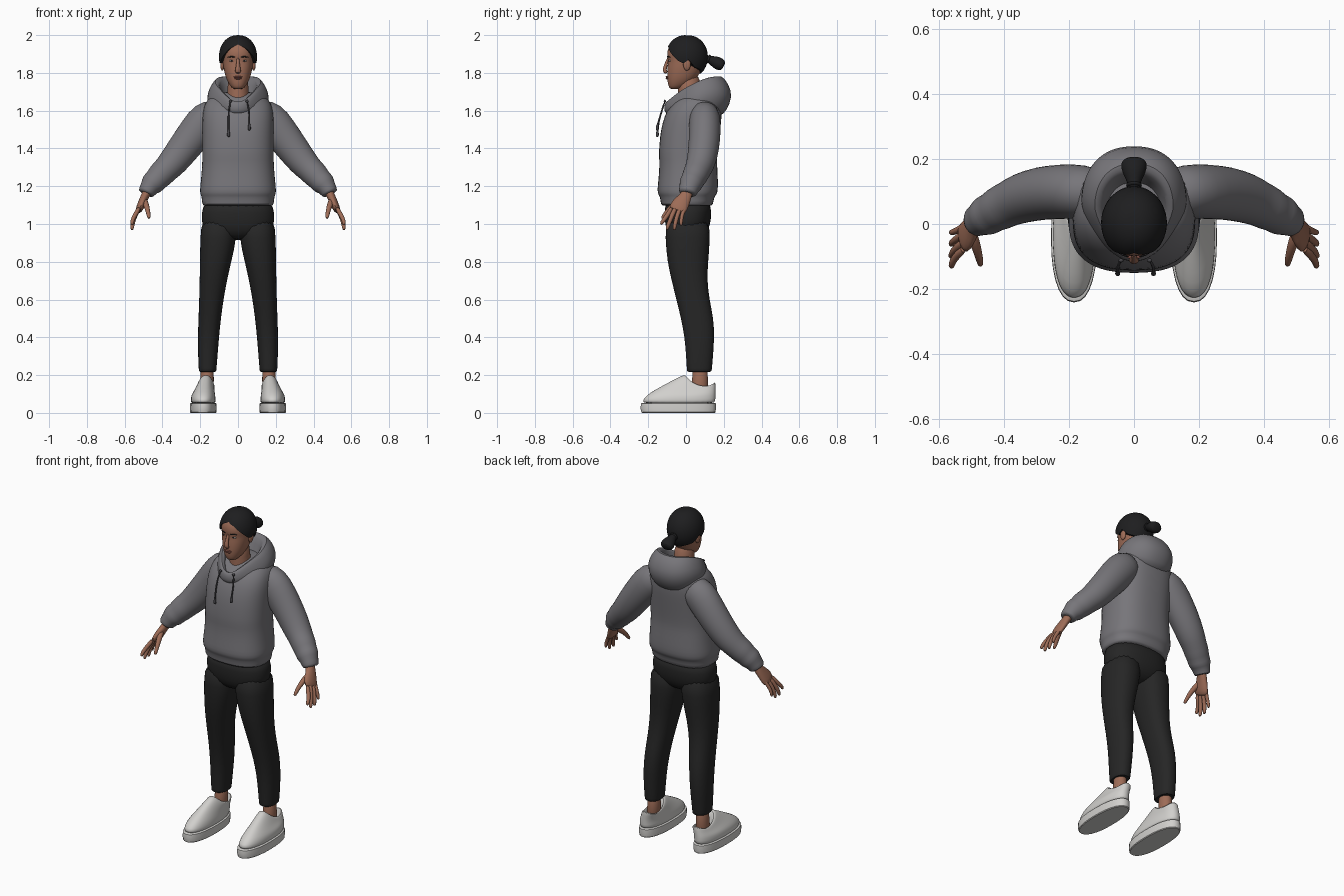
import bpy, bmesh, math
from mathutils import Vector

def material(name, rgb):
    m = bpy.data.materials.new(name)
    m.diffuse_color = (*rgb, 1)
    return m

GREY = material("hoodie grey", (0.185, 0.18, 0.195))
DARKGREY = material("cord grey", (0.06, 0.058, 0.065))
BLACK = material("trouser black", (0.019, 0.019, 0.019))
HAIR = material("hair black", (0.013, 0.013, 0.014))
SKIN = material("skin brown", (0.34, 0.15, 0.095))
LIP = material("lip brown", (0.24, 0.085, 0.065))
EYE = material("eye white", (0.5, 0.46, 0.43))
WHITE = material("shoe white", (0.64, 0.63, 0.61))

def finish(name, bm, mat, mirror=False, subdiv=1, angle=50):
    bmesh.ops.recalc_face_normals(bm, faces=bm.faces)
    me = bpy.data.meshes.new(name)
    bm.to_mesh(me)
    bm.free()
    me.materials.append(mat)
    ob = bpy.data.objects.new(name, me)
    bpy.context.collection.objects.link(ob)
    if mirror:
        ob.modifiers.new("mirror", 'MIRROR').use_mirror_merge = False
    if subdiv:
        s = ob.modifiers.new("smooth", 'SUBSURF')
        s.levels = s.render_levels = subdiv
    bpy.ops.object.select_all(action='DESELECT')
    bpy.context.view_layer.objects.active = ob
    ob.select_set(True)
    bpy.ops.object.shade_smooth_by_angle(angle=math.radians(angle))
    return ob

def skin_rings(name, rings, mat, **kw):
    """Join closed rings of points into one capped surface."""
    bm = bmesh.new()
    vs = [[bm.verts.new(p) for p in r] for r in rings]
    n = len(vs[0])
    for a, b in zip(vs, vs[1:]):
        for i in range(n):
            bm.faces.new((a[i], a[(i + 1) % n], b[(i + 1) % n], b[i]))
    bm.faces.new(vs[0])
    bm.faces.new(vs[-1])
    return finish(name, bm, mat, **kw)

def spow(v, p):
    return math.copysign(abs(v) ** (2 / p), v)

def oval(cx, y0, y1, rx, zf, zb=None, lift=0, taper=0, p=2.3, n=28):
    """Level or tilted oval: zf / zb are front / back heights, lift raises the sides."""
    zb = zf if zb is None else zb
    pts = []
    for i in range(n):
        a = 2 * math.pi * i / n
        s, c = spow(math.sin(a), p), spow(math.cos(a), p)
        front = max(0, -s)
        pts.append((cx + rx * c * (1 - taper * front), (y0 + y1) / 2 + s * (y1 - y0) / 2,
                    zf + (zb - zf) * (s + 1) / 2 + lift * math.cos(a) ** 2))
    return pts

def tube(name, path, mat, ref=(0, 1, 0), n=16, **kw):
    """path items: (x, y, z, r across, r along ref)."""
    P = [Vector(p[:3]) for p in path]
    rings = []
    for i, p in enumerate(path):
        t = (P[min(i + 1, len(P) - 1)] - P[max(i - 1, 0)]).normalized()
        u = Vector(ref).cross(t).normalized()
        v = t.cross(u)
        rings.append([P[i] + u * p[3] * math.cos(2 * math.pi * k / n)
                      + v * p[4] * math.sin(2 * math.pi * k / n) for k in range(n)])
    return skin_rings(name, rings, mat, **kw)

def ellipsoid(name, c, r, mat, mirror=False):
    bm = bmesh.new()
    bmesh.ops.create_uvsphere(bm, u_segments=16, v_segments=10, radius=1)
    for v in bm.verts:
        v.co = Vector([c[i] + v.co[i] * r[i] for i in range(3)])
    return finish(name, bm, mat, mirror=mirror, subdiv=0)

# Hoodie body with ribbed hem: z, y front, y back, half width
body = [(1.095, -.125, .135, .184), (1.1, -.133, .143, .19), (1.145, -.138, .15, .193),
        (1.155, -.148, .163, .2), (1.18, -.153, .17, .203), (1.23, -.147, .17, .197),
        (1.32, -.14, .165, .19), (1.36, -.145, .166, .19), (1.42, -.142, .172, .19),
        (1.5, -.134, .182, .19), (1.57, -.115, .19, .19), (1.62, -.09, .19, .182),
        (1.66, -.055, .18, .165), (1.69, -.02, .16, .12), (1.7, .01, .13, .06)]
skin_rings("hoodie_body", [oval(0, a, b, w, z, p=2.5) for z, a, b, w in body], GREY)

# Draped hood: outside, rolled rim and inside
skin_rings("hood", [oval(0, -.095, .185, .15, 1.57, 1.56, .03, .3),
                    oval(0, -.112, .215, .165, 1.59, 1.6, .05, .35),
                    oval(0, -.118, .25, .165, 1.61, 1.675, .045, .4),
                    oval(0, -.113, .225, .145, 1.64, 1.745, .035, .4),
                    oval(0, -.1, .185, .122, 1.65, 1.793, .03, .4),
                    oval(0, -.087, .155, .1, 1.64, 1.775, .03, .4),
                    oval(0, -.075, .13, .085, 1.615, 1.7, .02, .4),
                    oval(0, -.05, .1, .06, 1.58, 1.62)], GREY)

# Sleeves with gathered cuffs
tube("sleeve", [(.09, .095, 1.6, .075, .07), (.165, .1, 1.56, .1, .085), (.22, .1, 1.49, .095, .085),
                (.285, .095, 1.405, .087, .083), (.345, .08, 1.325, .08, .078),
                (.385, .062, 1.285, .07, .07), (.415, .047, 1.255, .071, .069),
                (.432, .037, 1.235, .062, .062), (.455, .025, 1.212, .065, .064),
                (.468, .018, 1.195, .05, .053), (.487, .008, 1.165, .045, .049),
                (.489, .007, 1.16, .038, .042)], GREY, n=20, mirror=True)

# Draw cords with knotted ends, one longer
for side, x, low in (("left", .06, 1.505), ("right", -.05, 1.47)):
    tube(side + "_cord", [(x * .8, -.112, 1.65, .005, .005), (x, -.128, 1.6, .005, .005),
                          (x, -.146, 1.54, .005, .005), (x, -.15, low + .02, .005, .005),
                          (x, -.152, low + .012, .009, .009), (x, -.152, low - .012, .009, .009)],
         DARKGREY, n=8)
    ellipsoid(side + "_eyelet", (x * .8, -.112, 1.65), (.008, .006, .008), DARKGREY)

# Trousers: hips and tapered legs
skin_rings("trouser_hips", [oval(0, -.112, .132, .186, 1.13), oval(0, -.115, .135, .192, 1.06),
                            oval(0, -.112, .13, .196, .99), oval(0, -.09, .1, .15, .94),
                            oval(0, -.05, .06, .06, .915)], BLACK)
leg = [(1.04, .012, .194, -.108, .125), (.93, .004, .201, -.112, .13), (.8, .035, .202, -.1, .118),
       (.7, .058, .204, -.077, .113), (.6, .076, .206, -.052, .125), (.5, .09, .21, -.027, .147),
       (.4, .1, .213, -.008, .151), (.3, .108, .212, .0, .144), (.225, .114, .208, .004, .137),
       (.217, .115, .207, .005, .136), (.217, .135, .187, .03, .11)]
skin_rings("trouser_leg", [oval((a + b) / 2, f, k, (b - a) / 2, z, n=20) for z, a, b, f, k in leg],
           BLACK, mirror=True)

# Ankles
tube("ankle", [(.163, .075, .26, .036, .04), (.163, .075, .18, .036, .042), (.168, .07, .08, .04, .05)],
     SKIN, mirror=True)

# Shoes: flat sole and low upper with raised tongue
skin_rings("shoe_sole", [oval(.184, -.232, .152, .066, 0), oval(.184, -.236, .156, .07, .004),
                         oval(.184, -.241, .159, .071, .025), oval(.184, -.238, .158, .07, .05),
                         oval(.184, -.23, .152, .064, .053)], WHITE, mirror=True, subdiv=0, angle=30)
skin_rings("shoe_upper", [oval(.184, -.228, .153, .065, .045), oval(.184, -.231, .156, .066, .065),
                          oval(.184, -.212, .157, .064, .093, .09),
                          oval(.181, -.155, .157, .058, .128, .11, -.012),
                          oval(.175, -.08, .157, .05, .168, .135, -.025),
                          oval(.17, -.018, .157, .046, .2, .16, -.035),
                          oval(.17, -.002, .149, .041, .203, .162, -.035),
                          oval(.168, .015, .14, .036, .17, .14, -.02),
                          oval(.168, .025, .13, .03, .1)], WHITE, mirror=True)

# Hands
tube("palm", [(.47, .012, 1.195, .026, .03), (.49, .003, 1.152, .022, .03), (.505, -.02, 1.12, .022, .043),
              (.517, -.038, 1.09, .021, .05), (.53, -.05, 1.065, .016, .046)], SKIN, mirror=True)
for finger, y, tipy, tipz, r in (("index", -.085, -.13, .995, .0115), ("middle", -.062, -.1, .968, .012),
                                 ("ring", -.036, -.062, .967, .0115), ("little", -.012, -.026, .99, .01)):
    tube(finger + "_finger", [(.52, y + .01, 1.09, r, r), (.541, y - .008, 1.055, r * 1.1, r * 1.1),
                              (.557, (y + tipy) / 2 - .006, (1.055 + tipz) / 2, r, r),
                              (.561, tipy, tipz + .012, r * .9, r * .9), (.56, tipy, tipz, r * .5, r * .5)],
         SKIN, n=10, mirror=True)
tube("thumb", [(.5, -.02, 1.135, .017, .017), (.488, -.06, 1.105, .017, .017), (.478, -.093, 1.075, .013, .013),
               (.472, -.12, 1.04, .011, .011), (.471, -.128, 1.028, .006, .006)], SKIN, n=10, mirror=True)

# Neck and head: z, y front, y back, half width
tube("neck", [(0, .03, 1.58, .075, .085), (0, .025, 1.65, .063, .068), (0, .015, 1.72, .055, .06),
              (0, .015, 1.8, .055, .06)], SKIN)
head = [(1.714, -.08, -.04, .02), (1.722, -.09, -.015, .034), (1.745, -.097, .03, .051),
        (1.775, -.1, .06, .065), (1.81, -.1, .08, .074), (1.84, -.098, .09, .079), (1.866, -.094, .095, .081),
        (1.886, -.101, .098, .083), (1.92, -.1, .098, .084), (1.955, -.082, .085, .074), (1.98, -.05, .055, .045)]
skin_rings("head", [oval(0, a, b, w, z, p=2.2) for z, a, b, w in head], SKIN)

# Facial features
tube("nose", [(0, -.094, 1.882, .008, .006), (0, -.104, 1.85, .009, .008), (0, -.114, 1.82, .014, .012),
              (0, -.112, 1.807, .017, .012), (0, -.1, 1.8, .012, .008)], SKIN, n=12)
ellipsoid("eye", (.033, -.085, 1.864), (.013, .008, .0055), EYE, mirror=True)
ellipsoid("iris", (.033, -.09, 1.864), (.0055, .0045, .005), HAIR, mirror=True)
tube("eyebrow", [(.014, -.101, 1.883, .003, .003), (.034, -.097, 1.888, .004, .003),
                 (.056, -.081, 1.882, .002, .003)], HAIR, n=8, mirror=True)
ellipsoid("upper_lip", (0, -.099, 1.779), (.024, .009, .0045), LIP)
ellipsoid("lower_lip", (0, -.098, 1.771), (.02, .01, .0055), LIP)
ellipsoid("ear", (.083, .005, 1.845), (.011, .02, .033), SKIN, mirror=True)

# Hair cap: its lower edge follows a hairline given by angle from the front
LINE = [(0, 1.95), (25, 1.932), (48, 1.895), (68, 1.862), (82, 1.85), (95, 1.87), (115, 1.83), (180, 1.797)]

def hairline(deg):
    for (a, za), (b, zb) in zip(LINE, LINE[1:]):
        if deg <= b:
            return za + (zb - za) * (deg - a) / (b - a)
    return LINE[-1][1]

N, ROWS, CZ, RZ = 64, 12, 1.885, .115
rings = []
for r in range(1, ROWS + 2):
    ring = []
    for i in range(N):
        a = 2 * math.pi * i / N
        deg = math.degrees(min(a, 2 * math.pi - a))
        th = math.acos((hairline(deg) - CZ) / RZ) * min(r, ROWS) / ROWS
        k = .86 if r > ROWS else 1
        part = 1 - .035 * max(0, 1 - deg / 14)
        ring.append((.101 * k * math.sin(a) * math.sin(th) ** .9,
                     .003 - .113 * k * part * math.cos(a) * math.sin(th) ** .9, CZ + RZ * math.cos(th)))
    rings.append(ring)
skin_rings("hair_cap", rings, HAIR, subdiv=0, angle=60)

# Short fanned ponytail and its band
tube("ponytail", [(0, .095, 1.88, .022, .024), (0, .122, 1.872, .017, .017), (0, .145, 1.863, .03, .03),
                  (0, .175, 1.848, .036, .043), (0, .194, 1.838, .03, .038), (0, .2, 1.835, .015, .02)],
     HAIR, ref=(1, 0, 0), n=14)
tube("hair_band", [(0, .112, 1.877, .023, .023), (0, .118, 1.874, .026, .026), (0, .128, 1.871, .023, .023)],
     HAIR, ref=(1, 0, 0), n=14)
